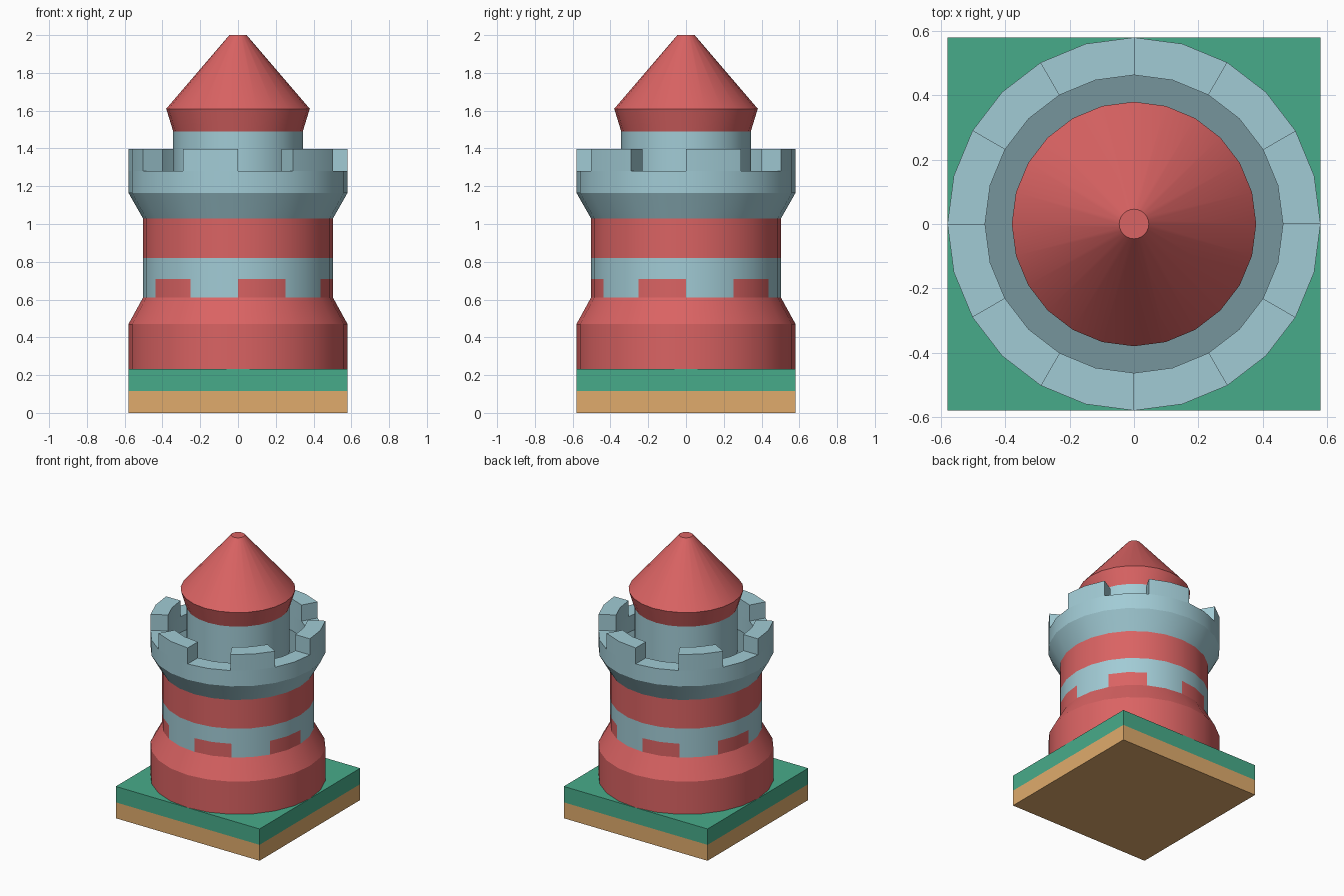
import bpy, bmesh
from math import sin, cos, tau, radians

if "Cube" in bpy.data.objects:
    bpy.data.objects.remove(bpy.data.objects["Cube"])

SIDES = 24


def material(name, hex_rgb):
    lin = [(int(hex_rgb[i:i + 2], 16) / 255) ** 2.2 for i in (0, 2, 4)]
    m = bpy.data.materials.new(name)
    m.diffuse_color = (*lin, 1)
    m.use_nodes = True
    m.node_tree.nodes["Principled BSDF"].inputs["Base Color"].default_value = m.diffuse_color
    return m


RED = material("red", "D96363")
STONE = material("stone", "A0CAD4")
DARK = material("dark_stone", "75949B")
GRASS = material("grass", "49AA89")
WOOD = material("wood", "DFAA6C")


def finish(name, bm, mats):
    mesh = bpy.data.meshes.new(name)
    bm.to_mesh(mesh)
    bm.free()
    for m in mats:
        mesh.materials.append(m)
    ob = bpy.data.objects.new(name, mesh)
    bpy.context.collection.objects.link(ob)
    bpy.ops.object.select_all(action='DESELECT')
    ob.select_set(True)
    bpy.context.view_layer.objects.active = ob
    bpy.ops.object.shade_smooth_by_angle(angle=radians(25))
    return ob


def lathe(name, profile, mats, slot=lambda seg, side: 0, start=0, steps=SIDES):
    """Sweep (radius, z) points around z; a partial sweep gets end caps."""
    bm = bmesh.new()
    full = steps == SIDES
    rings = []
    for i in range(steps if full else steps + 1):
        a = tau * (start + i) / SIDES
        rings.append([bm.verts.new((r * cos(a), r * sin(a), z)) for r, z in profile])
    for i in range(steps):
        p, q = rings[i], rings[(i + 1) % len(rings)]
        for s in range(len(profile) - 1):
            f = bm.faces.new((p[s], q[s], q[s + 1], p[s + 1]))
            f.material_index = slot(s, i)
    if not full:
        bm.faces.new(rings[0])
        bm.faces.new(rings[-1][::-1])
    bmesh.ops.remove_doubles(bm, verts=bm.verts, dist=1e-5)
    if not full:
        bmesh.ops.recalc_face_normals(bm, faces=bm.faces)
    return finish(name, bm, mats)


def slab(name, z0, z1, mat):
    bm = bmesh.new()
    bmesh.ops.create_cube(bm, size=1)
    bmesh.ops.scale(bm, vec=(1.16, 1.16, z1 - z0), verts=bm.verts)
    bmesh.ops.translate(bm, vec=(0, 0, (z0 + z1) / 2), verts=bm.verts)
    return finish(name, bm, [mat])


# Square ground tile
slab("ground_base", 0, 0.116, WOOD)
slab("grass_top", 0.116, 0.232, GRASS)


# Round wall: red foot, stone band with red teeth, red band
def wall_slot(seg, side):
    if seg == 2:
        return 0 if (side // 2) % 2 else 1
    return 1 if seg == 3 else 0


lathe("tower_wall",
      [(0.58, 0.232), (0.58, 0.47), (0.503, 0.61), (0.503, 0.71),
       (0.503, 0.82), (0.503, 1.03)],
      [RED, STONE], wall_slot)

# Flared crown with sunken walkway
lathe("crown",
      [(0.503, 1.03), (0.58, 1.165), (0.58, 1.28), (0.463, 1.28),
       (0.463, 1.165), (0.34, 1.165)],
      [STONE, DARK], lambda seg, side: 1 if seg == 4 else 0)

# Six battlement blocks
for k in range(6):
    lathe(f"battlement_{k + 1}",
          [(0.58, 1.28), (0.58, 1.397), (0.463, 1.397), (0.463, 1.28)],
          [STONE], start=4 * k, steps=2)

# Inner turret and blunt cone roof
lathe("turret", [(0.343, 1.165), (0.343, 1.49)], [STONE])
lathe("roof", [(0.343, 1.49), (0.38, 1.61), (0.046, 2.0), (0, 2.0)], [RED])
